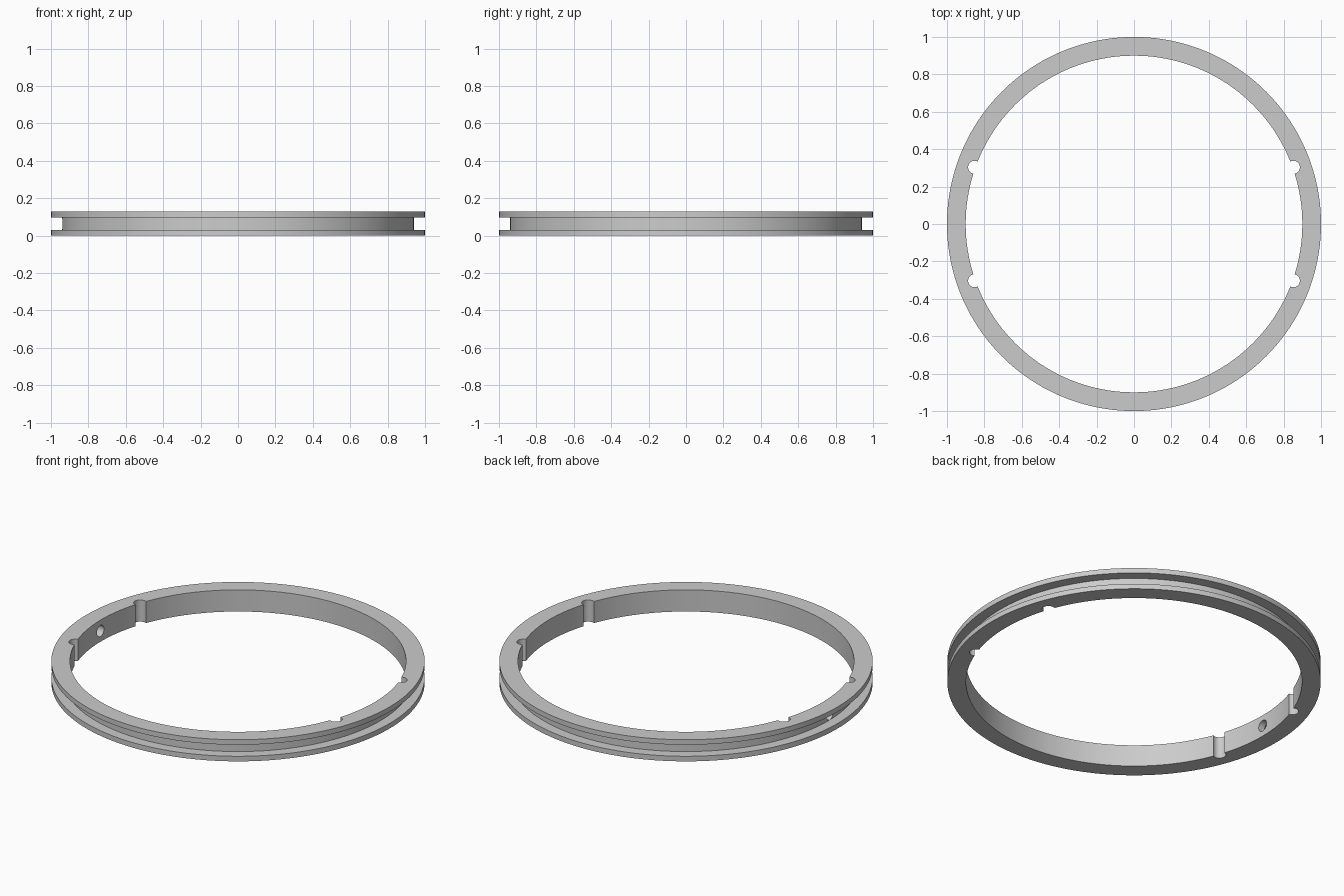
import bpy, bmesh, math

if "Cube" in bpy.data.objects:
    bpy.data.objects.remove(bpy.data.objects["Cube"])

R_OUT, R_IN, R_GROOVE = 1.0, 0.90, 0.94
H, FLANGE = 0.128, 0.03
SEGMENTS = 160

grey = bpy.data.materials.new("light grey")
grey.diffuse_color = (0.6, 0.6, 0.6, 1)
grey.use_nodes = True
grey.node_tree.nodes["Principled BSDF"].inputs["Base Color"].default_value = grey.diffuse_color

# Ring: grooved cross-section revolved around z
profile = [(R_IN, 0), (R_OUT, 0), (R_OUT, FLANGE), (R_GROOVE, FLANGE),
           (R_GROOVE, H - FLANGE), (R_OUT, H - FLANGE), (R_OUT, H), (R_IN, H)]
bm = bmesh.new()
rings = []
for i in range(SEGMENTS):
    a = 2 * math.pi * i / SEGMENTS
    rings.append([bm.verts.new((r * math.cos(a), r * math.sin(a), z)) for r, z in profile])
n = len(profile)
for i in range(SEGMENTS):
    p, q = rings[i], rings[(i + 1) % SEGMENTS]
    for j in range(n):
        k = (j + 1) % n
        bm.faces.new((p[j], q[j], q[k], p[k]))
bmesh.ops.recalc_face_normals(bm, faces=bm.faces)
mesh = bpy.data.meshes.new("grooved_ring")
bm.to_mesh(mesh)
bm.free()
mesh.materials.append(grey)
ring = bpy.data.objects.new("grooved_ring", mesh)
bpy.context.collection.objects.link(ring)


def cut(name, radius, depth, location, rotation=(0, 0, 0)):
    """Subtract a cylinder from the ring."""
    bpy.ops.mesh.primitive_cylinder_add(vertices=32, radius=radius, depth=depth,
                                        location=location, rotation=rotation)
    cutter = bpy.context.object
    cutter.name = name
    cutter.data.materials.append(grey)
    cutter.hide_render = True
    cutter.hide_set(True)
    mod = ring.modifiers.new(name, 'BOOLEAN')
    mod.operation = 'DIFFERENCE'
    mod.solver = 'EXACT'
    mod.object = cutter


# Four round notches in the inner wall
for sx in (-1, 1):
    for sy in (-1, 1):
        cut("notch_cutter", 0.035, 0.4, (sx * 0.852, sy * 0.303, H / 2))

# Single radial hole through the left wall
cut("hole_cutter", 0.033, 0.3, (-0.92, 0, H / 2), (0, math.pi / 2, 0))

# Apply the cuts, then smooth the curved walls
bpy.ops.object.select_all(action='DESELECT')
bpy.context.view_layer.objects.active = ring
ring.select_set(True)
for mod in list(ring.modifiers):
    bpy.ops.object.modifier_apply(modifier=mod.name)
for obj in [o for o in bpy.data.objects if o.name.startswith(("notch_cutter", "hole_cutter"))]:
    bpy.data.objects.remove(obj)
bpy.ops.object.shade_smooth_by_angle(angle=math.radians(30))
